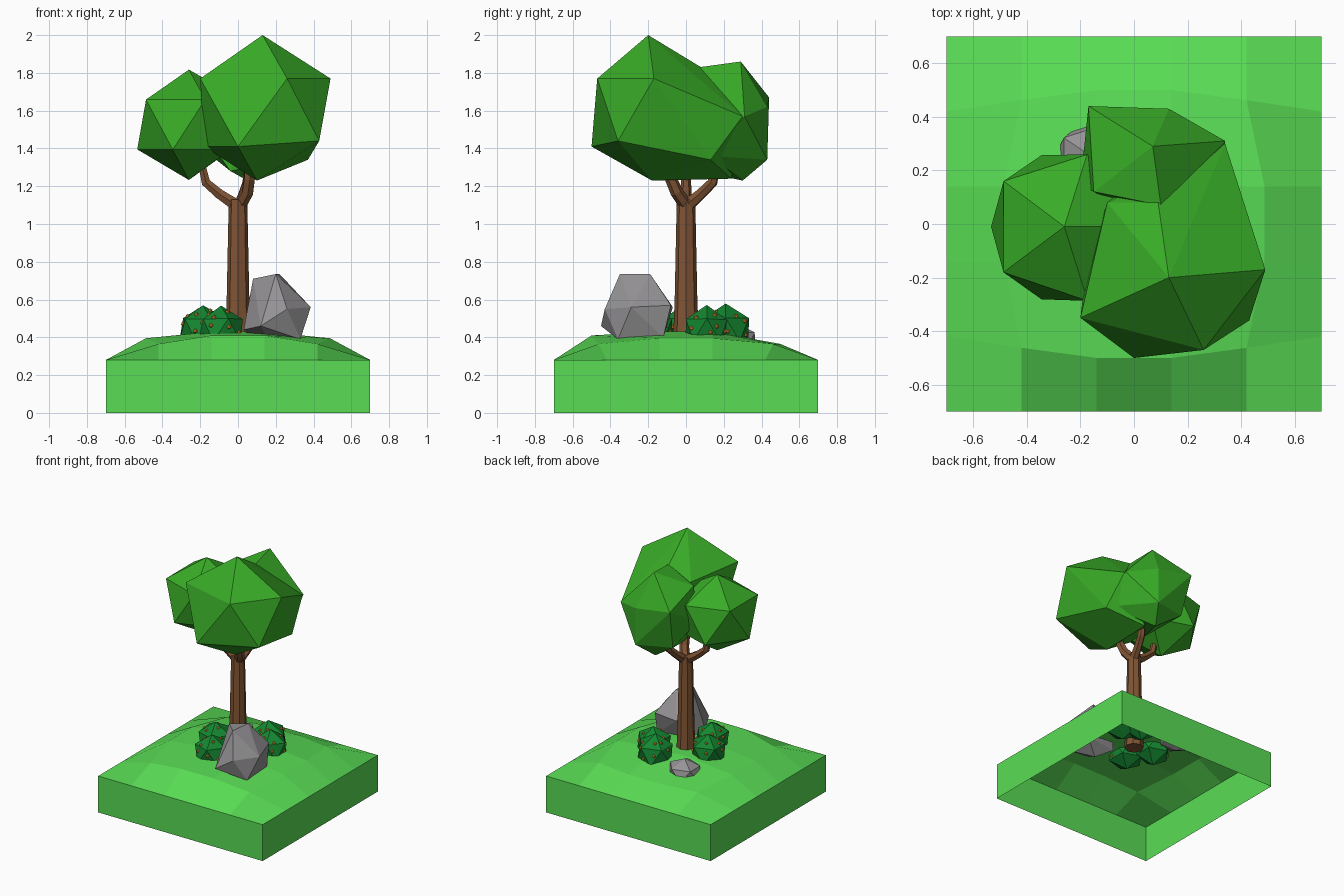
import bpy, bmesh, random
from mathutils import Vector

if "Cube" in bpy.data.objects:
    bpy.data.objects.remove(bpy.data.objects["Cube"])

random.seed(4)


def material(name, rgb):
    m = bpy.data.materials.new(name)
    m.diffuse_color = (*rgb, 1)
    m.use_nodes = True
    m.node_tree.nodes["Principled BSDF"].inputs["Base Color"].default_value = m.diffuse_color
    return m


GRASS = material("grass", (0.10, 0.72, 0.09))
LEAF = material("leaf", (0.04, 0.41, 0.02))
BARK = material("bark", (0.22, 0.09, 0.035))
BUSH = material("bush_leaf", (0.007, 0.24, 0.03))
BERRY = material("berry_orange", (0.8, 0.33, 0.03))
ROCK = material("rock", (0.30, 0.29, 0.30))


def finish(name, bm, mat=None):
    bmesh.ops.recalc_face_normals(bm, faces=bm.faces)
    me = bpy.data.meshes.new(name)
    bm.to_mesh(me)
    bm.free()
    ob = bpy.data.objects.new(name, me)
    bpy.context.collection.objects.link(ob)
    if mat:
        me.materials.append(mat)
    return ob


def blob(name, centre, radii, mat=None, jitter=0.0):
    """Faceted 20-sided lump."""
    bm = bmesh.new()
    bmesh.ops.create_icosphere(bm, subdivisions=1, radius=1)
    for v in bm.verts:
        k = 1 + random.uniform(-jitter, jitter)
        v.co = Vector(centre) + Vector(c * r * k for c, r in zip(v.co, radii))
    return finish(name, bm, mat)


def hull(name, points, mat=None):
    """Faceted lump spanned by a few corner points."""
    bm = bmesh.new()
    for p in points:
        bm.verts.new(p)
    res = bmesh.ops.convex_hull(bm, input=bm.verts)
    bmesh.ops.delete(bm, geom=[g for g in res["geom_interior"] if isinstance(g, bmesh.types.BMVert)],
                     context='VERTS')
    return finish(name, bm, mat)


def limb(name, points, sides, mat):
    """Tapered tube; points are (x, y, z, radius)."""
    cu = bpy.data.curves.new(name, 'CURVE')
    cu.dimensions = '3D'
    cu.bevel_depth = 1
    cu.bevel_resolution = (sides - 4) // 2
    cu.use_fill_caps = True
    sp = cu.splines.new('POLY')
    sp.use_smooth = False
    sp.points.add(len(points) - 1)
    for pt, (x, y, z, r) in zip(sp.points, points):
        pt.co = (x, y, z, 1)
        pt.radius = r
    cu.materials.append(mat)
    ob = bpy.data.objects.new(name, cu)
    bpy.context.collection.objects.link(ob)


# Ground: domed 5 x 5 grid with skirt, open underneath
bm = bmesh.new()
ticks = [-0.7, -0.42, -0.14, 0.14, 0.42, 0.7]
grid = []
for j, y in enumerate(ticks):
    row = []
    for i, x in enumerate(ticks):
        px, py, z = x, y, 0.28
        if 0 < i < 5 and 0 < j < 5:
            edge_x, edge_y = i in (1, 4), j in (1, 4)
            if edge_x and edge_y:
                px, py, z = x * 1.0, y * 1.1, 0.365
            elif edge_x:
                px, z = x * 1.16, 0.395
            elif edge_y:
                py, z = y * 1.19, (0.41 if j == 1 else 0.365)
            else:
                z = 0.43
        row.append(bm.verts.new((px, py, z)))
    grid.append(row)
for j in range(5):
    for i in range(5):
        bm.faces.new((grid[j][i], grid[j][i + 1], grid[j + 1][i + 1], grid[j + 1][i]))
rim = [e for e in bm.edges if e.is_boundary]
for g in bmesh.ops.extrude_edge_only(bm, edges=rim)["geom"]:
    if isinstance(g, bmesh.types.BMVert):
        g.co.z = 0
finish("ground", bm, GRASS)

# Trunk and three forked branches
limb("trunk", [(0, 0, 0.37, 0.069), (0, 0, 0.6, 0.06), (0, 0, 1.13, 0.049)], 8, BARK)
limb("branch_left", [(-0.01, 0, 1.10, 0.036), (-0.10, 0, 1.16, 0.03),
                     (-0.17, 0, 1.22, 0.027), (-0.20, 0, 1.35, 0.02)], 6, BARK)
limb("branch_front", [(0.01, 0, 1.10, 0.036), (0.05, -0.05, 1.17, 0.034),
                      (0.06, -0.08, 1.24, 0.032), (0.06, -0.10, 1.35, 0.025)], 6, BARK)
limb("branch_back", [(0.01, 0.01, 1.10, 0.036), (0.03, 0.08, 1.16, 0.03),
                     (0.05, 0.14, 1.22, 0.028), (0.06, 0.17, 1.35, 0.02)], 6, BARK)

# Canopy lumps: the main one swells back into the rear one
hull("canopy_main", [
    (0.13, -0.20, 2.00), (0.49, -0.17, 1.77), (0.26, -0.47, 1.77), (-0.20, -0.35, 1.77),
    (0.09, 0.08, 1.83), (-0.10, 0.08, 1.75), (0.34, 0.30, 1.57), (0.00, -0.50, 1.41),
    (0.43, -0.36, 1.44), (-0.18, -0.18, 1.41), (0.37, 0.13, 1.34), (0.10, -0.18, 1.23),
    (0.10, 0.24, 1.24)], LEAF)
blob("canopy_left", (-0.26, -0.01, 1.525), (0.31, 0.32, 0.295), LEAF, 0.02)
hull("canopy_back", [
    (0.07, 0.29, 1.86), (0.34, 0.31, 1.57), (-0.17, 0.44, 1.67), (0.13, 0.43, 1.34),
    (-0.14, 0.36, 1.36), (0.05, 0.30, 1.23), (-0.20, 0.15, 1.50), (-0.15, 0.12, 1.75),
    (0.34, 0.13, 1.36), (0.10, 0.07, 1.83), (-0.04, 0.06, 1.28), (0.13, 0.43, 1.62)], LEAF)

# Rocks
hull("boulder", [
    (0.08, -0.22, 0.71), (0.22, -0.19, 0.735), (0.20, -0.35, 0.735), (0.26, -0.43, 0.55),
    (0.385, -0.29, 0.56), (0.32, -0.08, 0.57), (0.13, -0.07, 0.56), (0.03, -0.28, 0.44),
    (0.12, -0.45, 0.46), (0.33, -0.36, 0.39), (0.20, -0.20, 0.31), (0.33, -0.12, 0.40),
    (0.08, -0.14, 0.38)], ROCK)
blob("small_rock", (-0.17, 0.26, 0.385), (0.13, 0.12, 0.09), ROCK, 0.06)

# Bushes with berries scattered on the upper faces
berries = bmesh.new()
for n, (x, y, r) in enumerate([(-0.185, -0.01, 0.138), (-0.09, -0.19, 0.135),
                               (0.11, 0.21, 0.138), (0.20, 0.11, 0.132)]):
    bush = blob(f"bush_{n + 1}", (x, y, 0.44), (r, r, r * 0.96), BUSH, 0.06)
    for f in bush.data.polygons:
        if f.normal.z < -0.3:
            continue
        a, b, c = (bush.data.vertices[i].co for i in f.vertices)
        w = [random.uniform(0.15, 1) for _ in range(3)]
        p = (a * w[0] + b * w[1] + c * w[2]) / sum(w)
        made = bmesh.ops.create_icosphere(berries, subdivisions=1, radius=0.013)
        bmesh.ops.translate(berries, verts=made["verts"], vec=p)
finish("berries", berries, BERRY)
